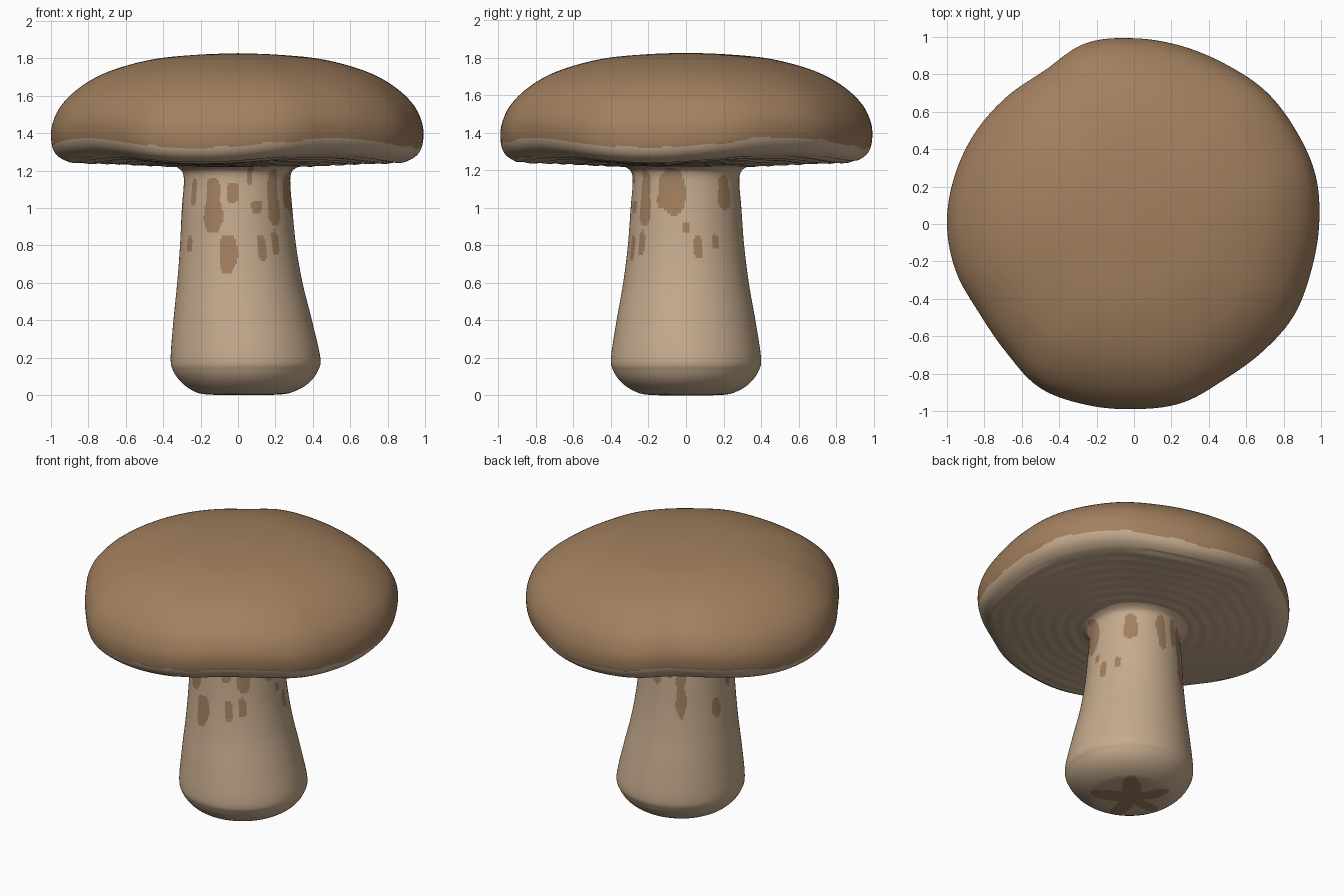
import bpy, bmesh, math
from mathutils import Vector, noise

if "Cube" in bpy.data.objects:
    bpy.data.objects.remove(bpy.data.objects["Cube"])


def material(name, rgb):
    m = bpy.data.materials.new(name)
    m.diffuse_color = (*rgb, 1)
    m.use_nodes = True
    m.node_tree.nodes["Principled BSDF"].inputs["Base Color"].default_value = m.diffuse_color
    return m


BROWN = material("cap brown", (0.36, 0.215, 0.115))
CREAM = material("stem cream", (0.56, 0.405, 0.27))


def spline(points, steps, closed=False):
    """Catmull-Rom through points of any dimension."""
    n, out = len(points), []
    pick = (lambda i: points[i % n]) if closed else (lambda i: points[max(0, min(n - 1, i))])
    for i in range(n if closed else n - 1):
        for k in range(steps):
            t = k / steps
            out.append(tuple(
                0.5 * (2 * b + (c - a) * t + (2 * a - 5 * b + 4 * c - d) * t * t
                       + (3 * b - a - 3 * c + d) * t ** 3)
                for a, b, c, d in zip(pick(i - 1), pick(i), pick(i + 1), pick(i + 2))))
    if not closed:
        out.append(points[-1])
    return out


def lathe(name, rows, sides, place, is_brown):
    """Skin rings of vertices; place(row, angle) gives a point, is_brown(centre) the colour."""
    bm = bmesh.new()
    rings = [[bm.verts.new(place(r, math.tau * j / sides)) for j in range(sides)] for r in rows]
    for a, b in zip(rings, rings[1:]):
        for j in range(sides):
            k = (j + 1) % sides
            bm.faces.new((a[j], a[k], b[k], b[j]))
    bm.faces.new(rings[0])
    bm.faces.new(rings[-1])
    bmesh.ops.recalc_face_normals(bm, faces=bm.faces)
    for f in bm.faces:
        f.smooth = True
        f.material_index = 0 if is_brown(f.calc_center_median()) else 1
    me = bpy.data.meshes.new(name)
    bm.to_mesh(me)
    bm.free()
    me.materials.append(BROWN)
    me.materials.append(CREAM)
    ob = bpy.data.objects.new(name, me)
    bpy.context.collection.objects.link(ob)
    return ob


# --- Cap: domed lathe with an irregular outline and a wavy rim ---
SIDES = 240
OUTLINE = [.99, 1.005, 1.0, 1.0, .985, .985, .993, 1.0, .95, .962, .98, .993,
           1.0, .985, .955, .968, 1.01, 1.0, .99, .99, .962, .968, .985, .98]
RADII = [r[0] for r in spline([(r,) for r in OUTLINE], SIDES // 24, True)]
CAP = [(.004, 1.827), (.2, 1.82), (.42, 1.80), (.6, 1.76), (.75, 1.705), (.87, 1.63),
       (.95, 1.55), (.99, 1.47), (1.0, 1.40), (.988, 1.33), (.95, 1.285), (.88, 1.26),
       (.7, 1.245), (.5, 1.23), (.35, 1.222), (.2, 1.215)]


def wave(a):
    return .028 * math.cos(4 * (a - math.radians(32)))


def cap_point(row, a):
    s, z = row
    r = s * RADII[round(a / math.tau * SIDES) % SIDES]
    fade = min(1, max(0, (1.8 - z) / .4)) * s ** 3      # rim moves, crown stays
    z += wave(a) * fade
    if z < 1.27 and s < .93:                            # faint rings underneath
        z += .003 * math.sin(s * 75 + 2 * math.sin(a))
    return r * math.cos(a), r * math.sin(a), z


def cap_brown(c):
    a = math.atan2(c.y, c.x)
    edge = 1.348 + wave(a) + .012 * noise.noise(c * 7)
    return c.z > edge


lathe("mushroom_cap", spline(CAP, 8), SIDES, cap_point, cap_brown)

# --- Stem: tapered, bulbous at the base, leaning slightly (radius, z, x offset) ---
STEM = [(.004, 0, .03), (.2, .003, .03), (.28, .025, .035), (.345, .07, .04), (.387, .13, .04),
        (.4, .2, .04), (.37, .4, .025), (.335, .6, .01), (.31, .8, 0), (.295, 1.0, -.005),
        (.285, 1.12, -.005), (.288, 1.18, -.005), (.31, 1.21, -.005), (.36, 1.235, 0)]

# Brown patches near the top: angle, low z, high z, half width
PATCHES = [(217, 1.0, 1.18, .03), (243, .86, 1.16, .05), (260, .66, .86, .045), (264, 1.03, 1.14, .035),
           (283, 1.12, 1.22, .015), (289, .97, 1.04, .03), (312, .9, 1.22, .04),
           (294, .72, .86, .022), (310, .74, .88, .025), (334, 1.0, 1.18, .03),
           (214, .76, .85, .025), (347, .95, 1.22, .06), (47, .99, 1.17, .05),
           (0, .86, .93, .02), (12, .73, .86, .03), (30, .78, .86, .02),
           (87, .95, 1.18, .035), (119, .74, 1.15, .035), (105, 1.0, 1.2, .025),
           (163, .72, .86, .035), (150, 1.0, 1.2, .03), (185, .9, 1.18, .035)]


def stem_point(row, a):
    r, z, dx = row
    return dx + r * math.cos(a), r * math.sin(a), z


def stem_brown(c):
    a = math.atan2(c.y, c.x)
    if c.z < .05:                                       # ragged star on the base
        return math.hypot(c.x - .03, c.y) < .17 + .08 * math.cos(5 * (a - .8))
    jitter = noise.noise(Vector((c.x * 11, c.y * 11, c.z * 8)))
    for deg, low, high, half in PATCHES:
        d = (a - math.radians(deg) + math.pi) % math.tau - math.pi
        mid, tall = (low + high) / 2, (high - low) / 2
        if (d * .3 / half) ** 2 + abs((c.z - mid) / tall) ** 4 < 1 + .9 * jitter:
            return True
    return False


lathe("mushroom_stem", spline(STEM, 12), 200, stem_point, stem_brown)
